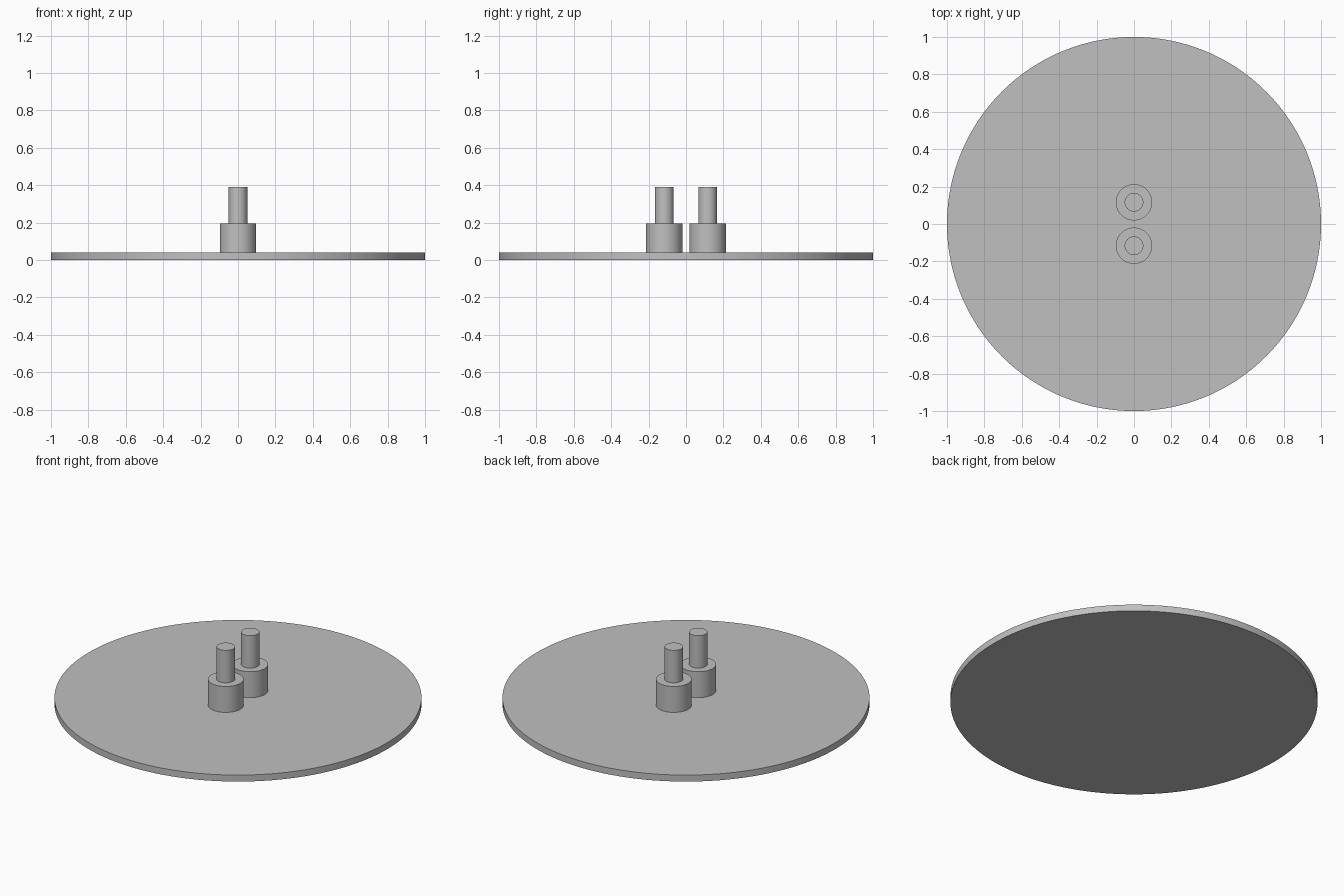
import bpy
import math

cube = bpy.data.objects.get("Cube")
if cube:
    bpy.data.objects.remove(cube, do_unlink=True)

# Single plain grey finish
GREY = (0.53, 0.53, 0.53, 1.0)
grey = bpy.data.materials.new("plain grey")
grey.use_nodes = True
grey.diffuse_color = GREY
grey.node_tree.nodes["Principled BSDF"].inputs["Base Color"].default_value = GREY


def cylinder(name, radius, bottom, top, y=0.0, sides=64):
    """Upright smooth-sided cylinder between two heights."""
    bpy.ops.mesh.primitive_cylinder_add(
        vertices=sides, radius=radius, depth=top - bottom,
        location=(0, y, (bottom + top) / 2))
    part = bpy.context.object
    part.name = name
    part.data.materials.append(grey)
    bpy.ops.object.shade_smooth_by_angle(angle=math.radians(30))
    return part


BASE_TOP, COLLAR_TOP, PIN_TOP = 0.039, 0.195, 0.39

# Thin round base plate
cylinder("base_disc", 1.0, 0.0, BASE_TOP, sides=128)

# Pair of stepped posts: wide collar with a narrow pin on top
for side, y in (("front", -0.116), ("back", 0.116)):
    cylinder(side + "_collar", 0.097, BASE_TOP, COLLAR_TOP, y)
    cylinder(side + "_pin", 0.05, COLLAR_TOP, PIN_TOP, y)
